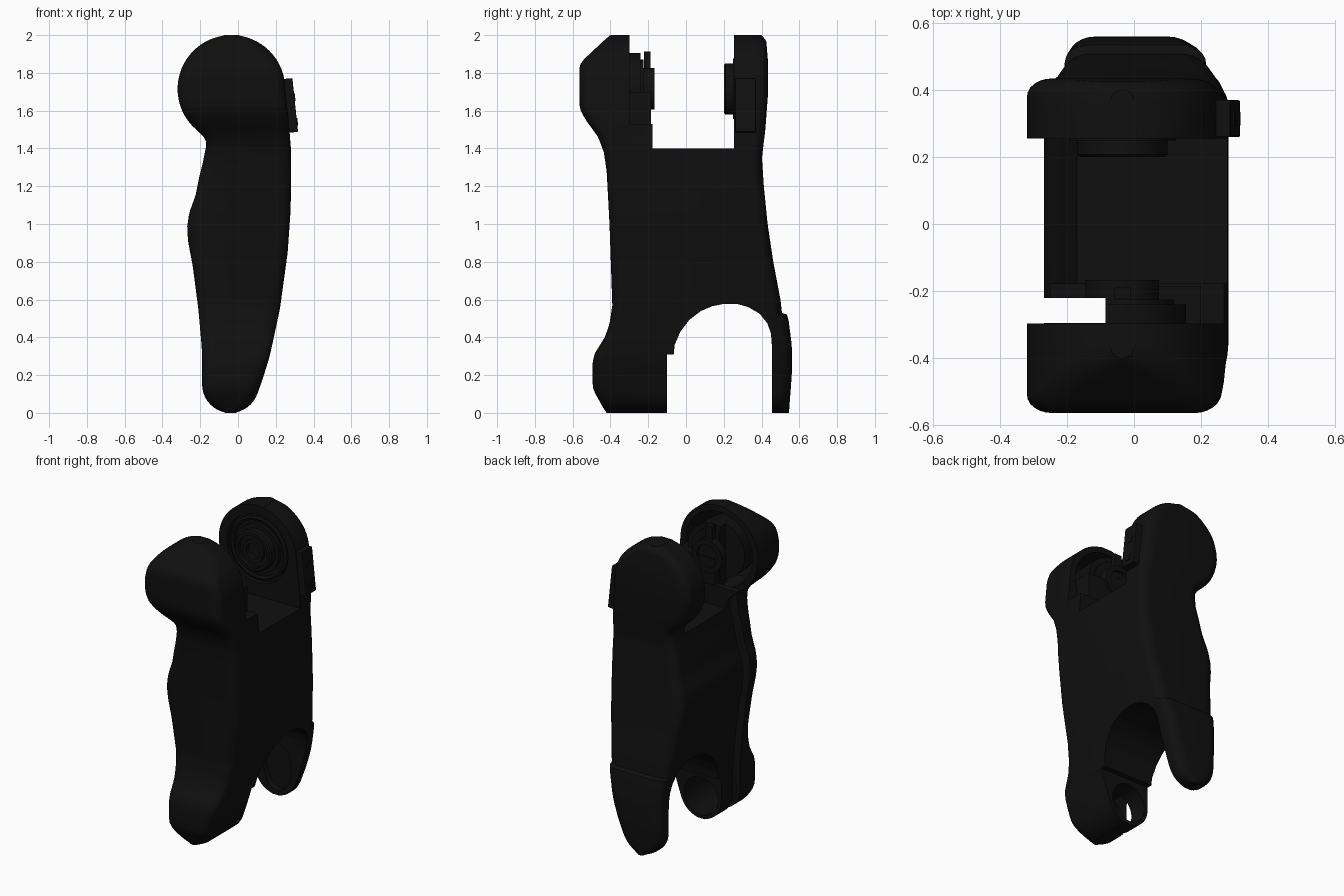
import bpy, bmesh, math
from mathutils import Vector

if "Cube" in bpy.data.objects:
    bpy.data.objects.remove(bpy.data.objects["Cube"])

HX, HZ, HR = -0.035, 1.715, 0.285      # upper joint
FX, FZ, FR = -0.04, 0.15, 0.15         # lower joint

mat = bpy.data.materials.new("black_plastic")
mat.diffuse_color = (0.005, 0.005, 0.005, 1)
mat.use_nodes = True
mat.node_tree.nodes["Principled BSDF"].inputs["Base Color"].default_value = mat.diffuse_color


def lerp(table, z):
    for (z0, v0), (z1, v1) in zip(table, table[1:]):
        if z <= z1:
            return v0 + (v1 - v0) * max(0, (z - z0) / (z1 - z0))
    return table[-1][1]


def make(name, bm, angle=30):
    bmesh.ops.recalc_face_normals(bm, faces=bm.faces)
    me = bpy.data.meshes.new(name)
    bm.to_mesh(me)
    bm.free()
    ob = bpy.data.objects.new(name, me)
    bpy.context.collection.objects.link(ob)
    me.materials.append(mat)
    return ob


def activate(ob):
    bpy.ops.object.select_all(action='DESELECT')
    ob.select_set(True)
    bpy.context.view_layer.objects.active = ob


def box(name, lo, hi):
    bm = bmesh.new()
    bmesh.ops.create_cube(bm, size=1)
    for v in bm.verts:
        v.co = Vector([a + (b - a) * (c + 0.5) for a, b, c in zip(lo, hi, v.co)])
    return make(name, bm)


def prism_x(name, pts, x0, x1):
    bm = bmesh.new()
    f = bm.faces.new([bm.verts.new((x0, y, z)) for y, z in pts])
    r = bmesh.ops.extrude_face_region(bm, geom=[f])
    bmesh.ops.translate(bm, vec=(x1 - x0, 0, 0),
                        verts=[g for g in r['geom'] if isinstance(g, bmesh.types.BMVert)])
    return make(name, bm)


def lathe_y(name, prof, cx, cz, sz=1.0, n=64):
    """Solid of revolution round a y axis; prof is (radius, y) from end to end."""
    bm = bmesh.new()
    rings = [[bm.verts.new((cx + r * math.cos(2 * math.pi * i / n), y,
                            cz + sz * r * math.sin(2 * math.pi * i / n)))
              for i in range(n)] for r, y in prof]
    for a, b in zip(rings, rings[1:]):
        for i in range(n):
            j = (i + 1) % n
            bm.faces.new((a[i], a[j], b[j], b[i]))
    bm.faces.new(rings[0])
    bm.faces.new(rings[-1])
    return make(name, bm)


def cut(ob, *cutters):
    activate(ob)
    for c in cutters:
        m = ob.modifiers.new("cut", 'BOOLEAN')
        m.operation, m.solver, m.object = 'DIFFERENCE', 'EXACT', c
        bpy.ops.object.modifier_apply(modifier=m.name)
        bpy.data.objects.remove(c)


def smooth(ob):
    activate(ob)
    bpy.ops.object.shade_smooth_by_angle(angle=math.radians(30))


# Outline tables: (z, coordinate)
LEFT = [(0.15, -0.19), (0.35, -0.192), (0.55, -0.21), (0.78, -0.24), (0.9, -0.263), (0.98, -0.27),
        (1.06, -0.258), (1.15, -0.225), (1.25, -0.205), (1.33, -0.185), (1.43, -0.165), (1.475, -0.19)]
RIGHT = [(0.1, 0.103), (0.2, 0.137), (0.3, 0.168), (0.55, 0.222), (0.85, 0.263), (1.05, 0.277),
         (1.2, 0.282), (1.4, 0.28), (1.55, 0.268), (1.715, 0.25)]
FRONT = [(0, -0.42), (0.03, -0.44), (0.12, -0.49), (0.16, -0.495), (0.26, -0.495), (0.31, -0.486),
         (0.4, -0.43), (0.47, -0.405), (0.57, -0.39), (1.0, -0.405), (1.28, -0.42), (1.38, -0.435),
         (1.46, -0.465), (1.55, -0.53), (1.6, -0.558), (1.64, -0.565), (1.83, -0.565), (1.86, -0.553),
         (1.98, -0.425), (2, -0.40)]
BACK = [(0, 0.545), (0.2, 0.56), (0.36, 0.56), (0.49, 0.543), (0.52, 0.535), (0.53, 0.508), (0.6, 0.5),
        (0.8, 0.462), (1.0, 0.432), (1.2, 0.412), (1.35, 0.402), (1.5, 0.42), (1.7, 0.435),
        (1.85, 0.435), (1.97, 0.425), (2, 0.40)]


def x_range(z):
    head = math.sqrt(max(HR ** 2 - (z - HZ) ** 2, 0.0016))
    foot = math.sqrt(max(FR ** 2 - (z - FZ) ** 2, 0.0009))
    lo = FX - foot if z < 0.15 else HX - head if z > 1.475 else lerp(LEFT, z)
    hi = FX + foot if z < 0.1 else HX + head if z > HZ else lerp(RIGHT, z)
    return lo, hi


# Main limb: rounded cross-sections stacked along z
levels = [FZ * (1 - math.cos(math.pi / 2 * i / 10)) for i in range(10)]
levels += [0.15 + (HZ - 0.15) * i / 56 for i in range(56)]
levels += [HZ + HR * math.sin(math.pi / 2 * i / 16) for i in range(17)]
levels = sorted(levels + [0.52, 0.53])
bm = bmesh.new()
rings = []
for z in levels:
    (x0, x1), y0, y1 = x_range(z), lerp(FRONT, z), lerp(BACK, z)
    rx, ry = min(0.075, (x1 - x0) * 0.42), 0.055
    ring = []
    for k, (cx, cy) in enumerate([(x1 - rx, y1 - ry), (x0 + rx, y1 - ry), (x0 + rx, y0 + ry), (x1 - rx, y0 + ry)]):
        for i in range(7):
            a = math.pi / 2 * (k + i / 6)
            ring.append(bm.verts.new((cx + rx * math.cos(a), cy + ry * math.sin(a), z)))
    rings.append(ring)
for a, b in zip(rings, rings[1:]):
    for i in range(28):
        j = (i + 1) % 28
        bm.faces.new((a[i], a[j], b[j], b[i]))
bm.faces.new(rings[0])
bm.faces.new(rings[-1])
limb = make("limb_shell", bm)

# Knee arch, fork gap, cable slot and joint recesses
arch = [(-0.1, -0.1), (-0.1, 0.31), (-0.065, 0.31), (-0.06, 0.36), (-0.03, 0.43), (0.02, 0.495), (0.08, 0.54),
        (0.14, 0.565), (0.2, 0.577), (0.27, 0.577), (0.33, 0.56), (0.39, 0.525), (0.43, 0.475), (0.45, 0.42),
        (0.455, 0.35), (0.455, -0.1)]
cut(limb,
    prism_x("cut_arch", arch, -0.6, 0.6),
    box("cut_fork", (-0.6, -0.178, 1.4), (0.6, 0.255, 2.2)),
    box("cut_head_inner", (-0.6, -0.298, 1.53), (0.6, 0.2, 2.2)),
    lathe_y("cut_head_bowl", [(0.17, -0.46), (0.22, -0.43), (0.25, -0.28)], HX, HZ),
    lathe_y("cut_back_bowl", [(0.225, 0.2), (0.225, 0.29)], HX, HZ),
    lathe_y("cut_socket", [(0.125, -0.4), (0.125, -0.05)], FX, FZ),
    lathe_y("cut_foot_dish", [(0.105, 0.4), (0.1, 0.49)], -0.03, 0.19, 1.55),
    box("cut_slot", (-0.6, -0.296, -0.1), (-0.085, -0.221, 2.2)))
smooth(limb)

# Drive unit inside the front head
drive = lathe_y("front_drive", [(0.16, -0.47), (0.19, -0.40), (0.19, -0.24), (0.155, -0.24), (0.155, -0.225),
                                (0.11, -0.225), (0.11, -0.168), (0.075, -0.168), (0.075, -0.19)], HX, HZ)
cut(drive, box("cut_slot_drive", (-0.6, -0.296, 1), (-0.085, -0.221, 2.2)))
smooth(drive)
smooth(box("drive_bracket", (-0.08, -0.32, 1.5), (0.2, -0.185, 1.7)))
smooth(box("drive_tab", (-0.06, -0.222, 1.75), (-0.01, -0.188, 1.912)))

# Ringed bearing on the inner face of the back head
bearing = [(0.21, 0.30), (0.21, 0.262), (0.195, 0.255), (0.18, 0.262), (0.18, 0.275), (0.16, 0.275),
           (0.16, 0.25), (0.135, 0.25), (0.135, 0.208), (0.125, 0.2), (0.105, 0.2), (0.105, 0.225),
           (0.075, 0.225), (0.075, 0.205), (0.05, 0.205), (0.05, 0.235)]
smooth(lathe_y("back_bearing", bearing, HX, HZ))

# Tilted side block with bolts
block = box("side_block", (-0.026, -0.055, -0.143), (0.022, 0.055, 0.143))
block.location, block.rotation_euler = (0.281, 0.315, 1.628), (0, math.radians(-6), 0)
bev = block.modifiers.new("bevel", 'BEVEL')
bev.width, bev.segments = 0.005, 2
for i, z in enumerate((-0.09, 0.04)):
    bolt = box(f"side_block_tab_{i}", (0.015, -0.02, z - 0.02), (0.026, 0.02, z + 0.02))
    bolt.location, bolt.rotation_euler = block.location, block.rotation_euler
